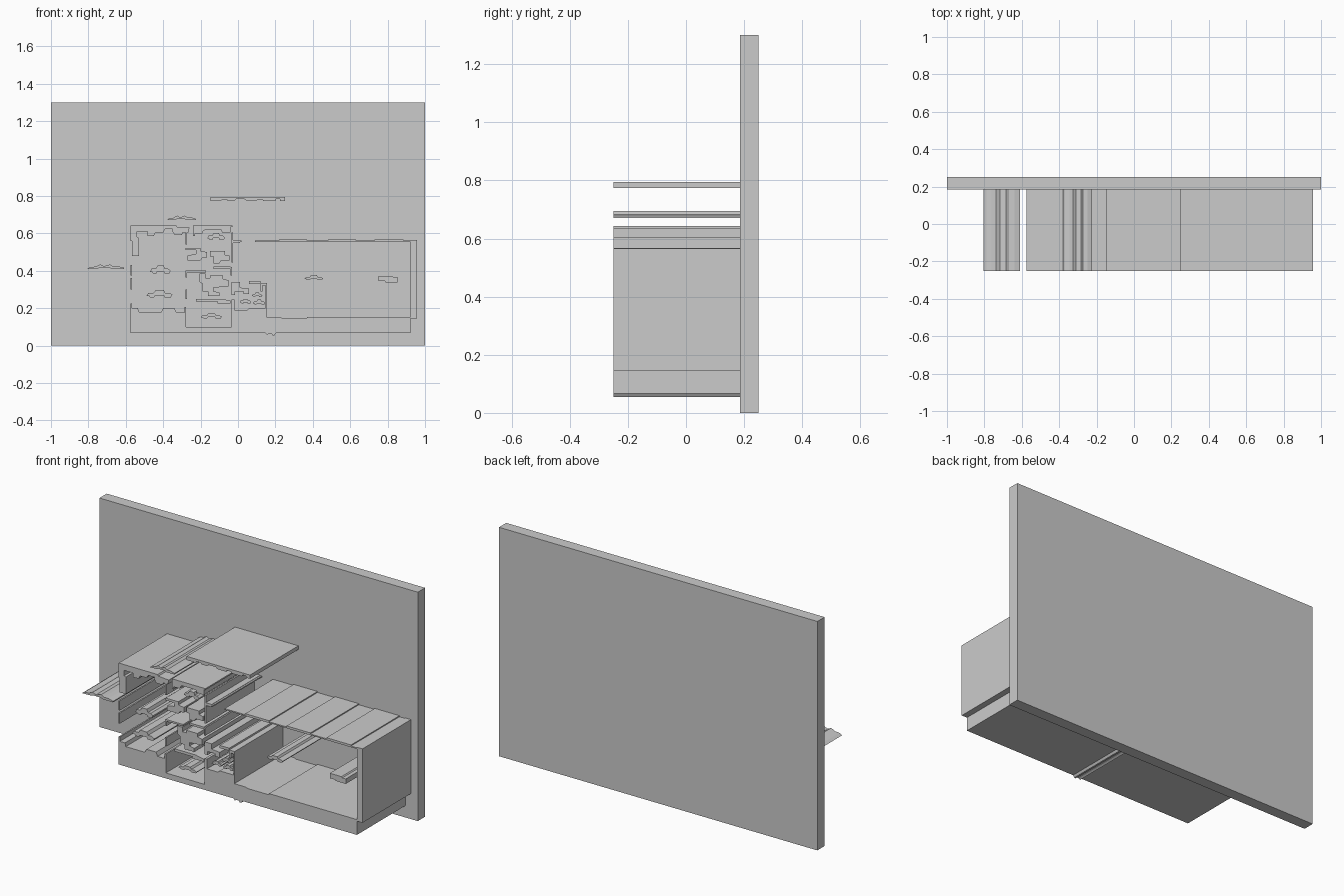
import bpy, bmesh

FRONT, BACK = -0.25, 0.19


def extrude(name, pts, y0=FRONT, y1=BACK):
    """Solid made from an (x, z) outline pulled along y."""
    bm = bmesh.new()
    face = bm.faces.new([bm.verts.new((x, y0, z)) for x, z in pts])
    res = bmesh.ops.extrude_face_region(bm, geom=[face])
    verts = [v for v in res["geom"] if isinstance(v, bmesh.types.BMVert)]
    bmesh.ops.translate(bm, verts=verts, vec=(0, y1 - y0, 0))
    bmesh.ops.recalc_face_normals(bm, faces=bm.faces)
    me = bpy.data.meshes.new(name)
    bm.to_mesh(me)
    bm.free()
    ob = bpy.data.objects.new(name, me)
    bpy.context.collection.objects.link(ob)
    return ob


def bar(name, x0, x1, z0, z1, y0=FRONT, y1=BACK):
    return extrude(name, [(x0, z0), (x1, z0), (x1, z1), (x0, z1)], y0, y1)


def moulding(name, x0, x1, z0, z1):
    """Low bar with a stepped top and a notched underside."""
    shape = [(0, .2), (.1, .2), (.14, 0), (.3, 0), (.34, .25), (.66, .25),
             (.7, 0), (.93, 0), (1, .35), (.88, .6), (.72, .6), (.66, 1),
             (.36, 1), (.28, .6), (.08, .6)]
    return extrude(name, [(x0 + u * (x1 - x0), z0 + v * (z1 - z0)) for u, v in shape])


# Backing plate
bar("back_plate", -1, 1, 0, 1.3, 0.185, 0.25)

# Lower solid with its stepped top
extrude("lower_base", [
    (-.575, .067), (.922, .067), (.922, .147), (.235, .147), (.225, .152),
    (.152, .152), (.152, .2), (.06, .2), (.05, .19), (-.02, .19), (-.02, .245),
    (-.035, .245), (-.035, .098), (-.278, .098), (-.278, .205), (-.287, .205),
    (-.287, .178), (-.33, .178), (-.34, .2), (-.4, .2), (-.41, .18),
    (-.53, .18), (-.535, .2), (-.567, .2), (-.567, .225), (-.575, .225)])
bar("base_top_sheet", .37, .922, .145, .154)
extrude("base_foot", [(.145, .07), (.155, .057), (.165, .063), (.18, .063),
                      (.185, .055), (.195, .055), (.205, .07)])

# Right wall and thin roof
bar("right_wall", .922, .957, .145, .565)
bar("right_roof", .09, .93, .555, .562)
for x0, x1 in ((.22, .37), (.48, .63), (.73, .885)):
    bar("roof_raised_strip", x0, x1, .56, .568)
bar("roof_end_strip", .005, .02, .555, .562)

# Upper left corner frame
extrude("upper_left_frame", [
    (-.575, .643), (-.575, .56), (-.568, .56), (-.568, .478), (-.53, .478),
    (-.53, .575), (-.54, .58), (-.54, .61), (-.485, .61), (-.485, .587),
    (-.45, .587), (-.44, .605), (-.4, .605), (-.39, .622), (-.35, .622),
    (-.35, .61), (-.34, .592), (-.3, .592), (-.295, .605), (-.265, .605),
    (-.26, .63), (-.325, .635), (-.33, .643)])
# Upper middle roof and its right wall
extrude("upper_middle_frame", [
    (-.24, .643), (-.24, .585), (-.23, .585), (-.23, .6), (-.19, .6), (-.185, .615),
    (-.17, .62), (-.09, .62), (-.085, .605), (-.04, .605), (-.04, .635),
    (-.03, .635), (-.03, .643)])
bar("upper_right_wall", -.036, -.027, .445, .605)
bar("upper_right_lip", -.03, .01, .548, .564)

# Thin wall remnants
for x, z0, z1 in ((-.572, .375, .43), (-.572, .3, .36), (-.278, .25, .3), (-.278, .365, .4),
                  (-.035, .375, .42), (.15, .2, .335), (-.278, .54, .62)):
    bar("thin_wall", x - .004, x + .004, z0, z1)

# Top shelf with a notched underside
extrude("top_shelf", [
    (-.148, .795), (-.148, .774), (-.09, .774), (-.085, .782), (-.06, .782),
    (-.055, .774), (-.02, .774), (-.01, .783), (.035, .783), (.045, .774),
    (.1, .774), (.105, .782), (.13, .782), (.135, .774), (.2, .774),
    (.205, .784), (.225, .784), (.225, .774), (.25, .774), (.25, .795)])

# Winged slats
for name, x0, x1, z in (("left_slat", -.805, -.61, .41), ("upper_slat", -.38, -.225, .671)):
    w = x1 - x0
    extrude(name, [(x0 + u * w, z + v) for u, v in (
        (0, 0), (.28, .002), (.35, .006), (.6, .006), (.68, 0), (1, 0), (1, .006),
        (.85, .014), (.7, .014), (.62, .024), (.45, .014), (.35, .024), (.22, .012), (.08, .01))])

# Small free-standing mouldings
for box in ((-.47, -.36, .385, .428), (-.49, -.35, .258, .298), (-.2, -.085, .145, .172),
            (.355, .455, .35, .377), (-.165, -.07, .565, .602)):
    moulding("small_moulding", *box)
extrude("right_bracket", [(.752, .372), (.752, .344), (.785, .344), (.79, .338),
                          (.852, .338), (.852, .366), (.83, .366), (.825, .372)])

# Middle brackets
extrude("middle_bracket_left", [
    (-.28, .523), (-.28, .51), (-.225, .51), (-.225, .49), (-.27, .482), (-.27, .455),
    (-.2, .455), (-.19, .47), (-.165, .47), (-.165, .5), (-.2, .505), (-.2, .523)])
extrude("middle_bracket_right", [
    (-.15, .505), (-.15, .475), (-.13, .475), (-.13, .44), (-.1, .44), (-.09, .455),
    (-.045, .455), (-.045, .48), (-.07, .485), (-.07, .505)])
bar("middle_ledge", -.13, -.04, .41, .422)
bar("middle_ledge", -.28, -.17, .392, .402)

# Stepped cluster in the centre
extrude("cluster_left", [
    (-.205, .385), (-.205, .34), (-.19, .33), (-.19, .29), (-.16, .29), (-.16, .265),
    (-.1, .265), (-.1, .285), (-.13, .29), (-.13, .31), (-.05, .315), (-.05, .35),
    (-.08, .355), (-.08, .375), (-.15, .375), (-.15, .36), (-.175, .36), (-.175, .385)])
extrude("cluster_lower", [
    (-.225, .25), (-.225, .235), (-.11, .235), (-.11, .225), (-.04, .225),
    (-.04, .24), (-.09, .25)])
extrude("cluster_right", [
    (-.035, .34), (-.035, .27), (-.015, .27), (-.015, .29), (.03, .29), (.03, .275),
    (.06, .275), (.06, .305), (.01, .31), (.01, .34)])
extrude("cluster_cap", [(.06, .345), (.06, .33), (.12, .33), (.12, .29), (.13, .29),
                        (.13, .32), (.152, .32), (.152, .335), (.12, .335), (.12, .345)])
for box in ((.01, .07, .225, .25), (.08, .145, .22, .245), (.075, .13, .26, .285)):
    moulding("cluster_moulding", *box)
